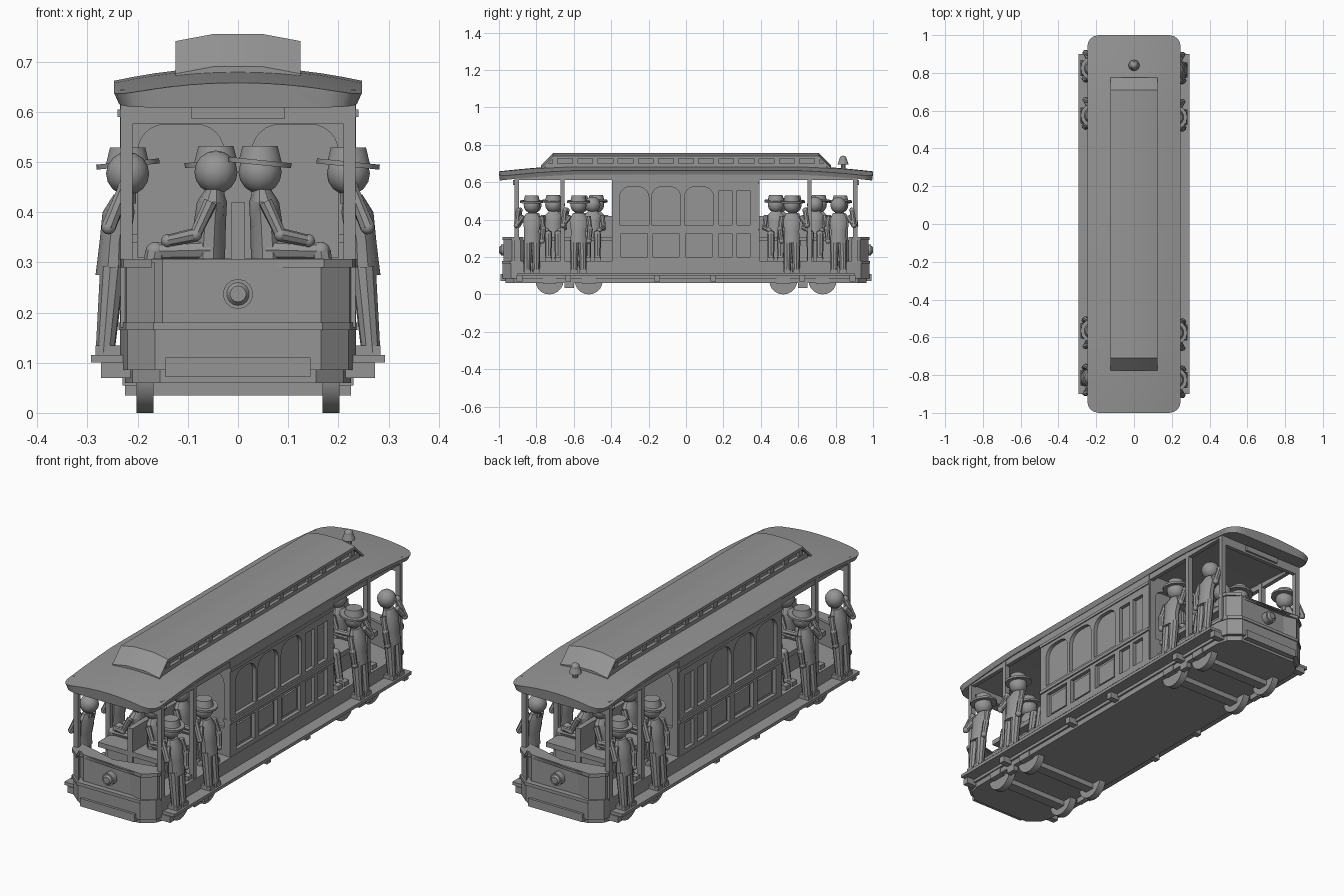
import bpy, bmesh, math
from mathutils import Matrix, Vector

old = bpy.data.objects.get("Cube")
if old:
    bpy.data.objects.remove(old, do_unlink=True)

grey = bpy.data.materials.new("plain grey")
grey.use_nodes = True
COLOUR = (0.3, 0.3, 0.3, 1)
grey.diffuse_color = COLOUR
grey.node_tree.nodes["Principled BSDF"].inputs["Base Color"].default_value = COLOUR
made = []
SIGNS = (-1, 1)


def finish(bm, name, turn=0.0, move=(0, 0, 0)):
    bmesh.ops.recalc_face_normals(bm, faces=bm.faces)
    bm.transform(Matrix.Translation(move) @ Matrix.Rotation(turn, 4, 'Z'))
    me = bpy.data.meshes.new(name)
    bm.to_mesh(me)
    bm.free()
    add(name, me)


def add(name, me):
    me.materials.clear()
    me.materials.append(grey)
    ob = bpy.data.objects.new(name, me)
    bpy.context.collection.objects.link(ob)
    made.append(ob)


def box(bm, x0, x1, y0, y1, z0, z1):
    mid = Vector((x0 + x1, y0 + y1, z0 + z1)) / 2
    size = (abs(x1 - x0), abs(y1 - y0), abs(z1 - z0), 1)
    bmesh.ops.create_cube(bm, size=1, matrix=Matrix.Translation(mid) @ Matrix.Diagonal(size))


def rod(bm, p, q, r1, r2=None, n=10):
    p, q = Vector(p), Vector(q)
    m = Matrix.Translation((p + q) / 2) @ (q - p).to_track_quat('Z', 'Y').to_matrix().to_4x4()
    bmesh.ops.create_cone(bm, cap_ends=True, segments=n, radius1=r1,
                          radius2=r1 if r2 is None else r2, depth=(q - p).length, matrix=m)


def ball(bm, c, r, squash=1):
    m = Matrix.Translation(c) @ Matrix.Diagonal((1, 1, squash, 1))
    bmesh.ops.create_uvsphere(bm, u_segments=12, v_segments=8, radius=r, matrix=m)


def loft(bm, rings):
    loops = [[bm.verts.new(p) for p in ring] for ring in rings]
    n = len(loops[0])
    for a, b in zip(loops, loops[1:]):
        for i in range(n):
            j = (i + 1) % n
            bm.faces.new((a[i], a[j], b[j], b[i]))
    bm.faces.new(loops[0])
    bm.faces.new(loops[-1])


def prism(bm, pts, z0, z1):
    loft(bm, [[(x, y, z) for x, y in pts] for z in (z0, z1)])


def oval(x, z, rx, ry, n=10):
    turns = [2 * math.pi * i / n for i in range(n)]
    return [(x + rx * math.cos(a), ry * math.sin(a), z) for a in turns]


def rect(u0, u1, v0, v1):
    return [(u0, v0), (u1, v0), (u1, v1), (u0, v1)]


def arch(u0, u1, v0, v1, r=0.055, n=6):
    pts = [(u0, v0), (u1, v0)]
    for c, start in ((u1 - r, 0), (u0 + r, math.pi / 2)):
        for i in range(n + 1):
            a = start + i * math.pi / 2 / n
            pts.append((c + r * math.cos(a), v1 - r + r * math.sin(a)))
    return pts


def plate(name, loops, half, axes, at):
    """Flat wall with holes, turned upright by its axes."""
    cu = bpy.data.curves.new(name, 'CURVE')
    cu.dimensions, cu.fill_mode, cu.extrude = '2D', 'BOTH', half
    for pts in loops:
        sp = cu.splines.new('POLY')
        sp.points.add(len(pts) - 1)
        for p, (u, v) in zip(sp.points, pts):
            p.co = (u, v, 0, 1)
        sp.use_cyclic_u = True
    tmp = bpy.data.objects.new(name + "_outline", cu)
    bpy.context.collection.objects.link(tmp)
    bpy.context.view_layer.update()
    deps = bpy.context.evaluated_depsgraph_get()
    me = bpy.data.meshes.new_from_object(tmp.evaluated_get(deps))
    bpy.data.objects.remove(tmp, do_unlink=True)
    me.transform(Matrix.Translation(at) @ Matrix(axes).transposed().to_4x4())
    add(name, me)


# Floor and underbody with chamfered ends
def deck(w, end):
    corner = [(w, end - 0.1), (w - 0.015, end - 0.045), (w - 0.07, end)]
    half = corner + [(-x, y) for x, y in reversed(corner)]
    return half + [(-x, -y) for x, y in half]


bm = bmesh.new()
prism(bm, deck(0.225, 0.965), 0.06, 0.09)
prism(bm, deck(0.235, 0.98), 0.085, 0.165)
prism(bm, deck(0.238, 0.985), 0.165, 0.18)
finish(bm, "floor")

# Running boards and their brackets
bm = bmesh.new()
for s in SIGNS:
    box(bm, s * 0.22, s * 0.293, -0.9, 0.9, 0.1, 0.115)
    for y in (-0.89, -0.63, -0.155, 0.145, 0.62, 0.89):
        box(bm, s * 0.2, s * 0.273, y - 0.015, y + 0.015, 0.07, 0.1)
finish(bm, "running_boards")

# Wheels, axles and truck frames
bm = bmesh.new()
for t in SIGNS:
    for y in (0.52, 0.73):
        box(bm, -0.2, 0.2, t * y - 0.025, t * y + 0.025, 0.035, 0.08)
        for s in SIGNS:
            rod(bm, (s * 0.168, t * y, 0.075), (s * 0.202, t * y, 0.075), 0.075, n=20)
            box(bm, s * 0.2, s * 0.23, t * y - 0.035, t * y + 0.035, 0.055, 0.1)
    for s in SIGNS:
        box(bm, s * 0.2, s * 0.225, t * 0.6, t * 0.65, 0.035, 0.08)
finish(bm, "wheels")

# Cabin core and framed walls
bm = bmesh.new()
box(bm, -0.217, 0.217, -0.378, 0.375, 0.17, 0.65)
for s in SIGNS:
    for y in (-0.277, -0.107, 0.07):
        box(bm, s * 0.2, s * 0.225, y - 0.055, y + 0.055, 0.215, 0.31)
    box(bm, s * 0.2, s * 0.242, -0.395, 0.39, 0.34, 0.356)
    box(bm, s * 0.2, s * 0.24, -0.395, 0.39, 0.59, 0.605)
finish(bm, "cabin_core")
side = [rect(-0.395, 0.39, 0.17, 0.65)]
for y in (-0.277, -0.107, 0.07):
    side += [arch(y - 0.078, y + 0.078, 0.37, 0.575), rect(y - 0.07, y + 0.07, 0.2, 0.325)]
for y in (0.212, 0.308):
    side += [rect(y - 0.035, y + 0.035, 0.37, 0.555), rect(y - 0.035, y + 0.035, 0.2, 0.325)]
end = [rect(-0.23, 0.23, 0.17, 0.65), arch(-0.2, -0.028, 0.31, 0.575), arch(0.028, 0.2, 0.31, 0.575)]
for s in SIGNS:
    plate("cabin_side_wall", side, 0.01, ((0, 1, 0), (0, 0, 1), (1, 0, 0)), (s * 0.225, 0, 0))
    plate("cabin_end_wall", end, 0.01, ((1, 0, 0), (0, 0, 1), (0, -1, 0)), (0, s * 0.382, 0))

# Main roof, drooping toward its rounded ends
W, R = 0.247, 0.06
ends = [0.6, 0.7, 0.8, 0.88, 0.94, 0.965, 0.982, 0.993, 1.0]
stations = [-y for y in reversed(ends)] + ends
rings = []
for y in stations:
    over = max(0, abs(y) - (1 - R))
    w = W - R + math.sqrt(max(0, R * R - over * over))
    droop = 0.032 * (max(0, abs(y) - 0.55) / 0.45) ** 1.6
    xs = [w * (1 - i / 6) for i in range(13)]
    top = [(x, y, 0.69 - 0.027 * (x / W) ** 2 - droop) for x in xs]
    under = [(x * 0.96, y * 0.995, 0.641 - droop) for x in reversed(xs)]
    rings.append(top + under)
bm = bmesh.new()
loft(bm, rings)
finish(bm, "roof")

# Raised roof with sloped ends and small side windows
bm = bmesh.new()
rings = []
for y, z in ((-0.775, 0.69), (-0.71, 0.755), (0.71, 0.755), (0.775, 0.69)):
    half = [(0.125, z - 0.028), (0.125, z - 0.014), (0.05, z)]
    rings.append([(x, y, h) for x, h in half + [(-x, h) for x, h in reversed(half)]])
loft(bm, rings)
loft(bm, [[(x, -0.765, 0.67), (x, -0.7, 0.74), (x, 0.7, 0.74), (x, 0.765, 0.67)] for x in (-0.106, 0.106)])
for s in SIGNS:
    box(bm, s * 0.1, s * 0.122, -0.75, 0.75, 0.675, 0.7)
    for i in range(14):
        y = -0.7 + i * 1.4 / 13
        box(bm, s * 0.1, s * 0.119, y - 0.014, y + 0.014, 0.69, 0.735)
finish(bm, "raised_roof")

# Roof bell
bm = bmesh.new()
rod(bm, (0, 0.84, 0.66), (0, 0.84, 0.7), 0.012)
rod(bm, (0, 0.84, 0.695), (0, 0.84, 0.722), 0.029, 0.02, 14)
ball(bm, (0, 0.84, 0.722), 0.02)
finish(bm, "bell")

for turn in (0, math.pi):
    # Curved dash panel with rail, bumper and lamp
    bm = bmesh.new()
    for out, z0, z1 in ((0, 0.17, 0.3), (0.006, 0.29, 0.307)):
        edge = [(0.232, -0.885), (0.222, -0.93), (0.165, -0.975)]
        outer = [(x + out, y - out) for x, y in edge]
        inner = [(x - 0.015, y + 0.015) for x, y in reversed(edge)]
        outer = [(-x, y) for x, y in reversed(outer)][::-1][::-1] + outer[::-1]
        inner = inner[::-1] + [(-x, y) for x, y in inner]
        prism(bm, outer + inner, z0, z1)
    finish(bm, "dash_panel", turn)
    bm = bmesh.new()
    box(bm, -0.145, 0.145, -0.992, -0.95, 0.072, 0.11)
    finish(bm, "bumper", turn)
    bm = bmesh.new()
    rod(bm, (0, -0.96, 0.237), (0, -0.99, 0.237), 0.03, n=14)
    rod(bm, (0, -0.99, 0.237), (0, -0.999, 0.237), 0.023, 0.016, 14)
    finish(bm, "headlamp", turn)
    # Posts, header beams and blank sign board
    bm = bmesh.new()
    for s in SIGNS:
        for y in (-0.905, -0.66):
            box(bm, s * 0.21, s * 0.234, y - 0.011, y + 0.011, 0.17, 0.645)
        box(bm, s * 0.212, s * 0.232, -0.905, -0.39, 0.612, 0.645)
    box(bm, -0.215, 0.215, -0.915, -0.895, 0.576, 0.645)
    box(bm, -0.093, 0.093, -0.925, -0.91, 0.586, 0.612)
    finish(bm, "posts", turn)
    # Back-to-back bench
    bm = bmesh.new()
    box(bm, -0.013, 0.013, -0.82, -0.39, 0.17, 0.42)
    box(bm, -0.13, 0.13, -0.81, -0.39, 0.17, 0.285)
    box(bm, -0.17, 0.17, -0.82, -0.39, 0.285, 0.308)
    finish(bm, "bench", turn)


def head_and_hat(bm, x, z, hat):
    rod(bm, (x, 0, z - 0.06), (x, 0, z), 0.018)
    ball(bm, (x, 0, z), 0.043)
    if hat:
        rod(bm, (x - 0.001, 0, z + 0.014), (x, 0, z + 0.024), 0.063, n=14)
        rod(bm, (x, 0, z + 0.02), (x, 0, z + 0.052), 0.044, 0.036, 14)


def limb(bm, pts, r):
    for p, q in zip(pts, pts[1:]):
        rod(bm, p, q, r, r * 0.85, 8)
        ball(bm, q, r * 0.95)


def stander(side, y, hat, reach):
    bm = bmesh.new()
    for s in SIGNS:
        rod(bm, (0.027, s * 0.024, 0.12), (0.012, s * 0.022, 0.29), 0.019, 0.025)
        box(bm, -0.02, 0.046, s * 0.024 - 0.018, s * 0.024 + 0.018, 0.115, 0.134)
    body = ((0.012, 0.275, 0.034, 0.045), (0.008, 0.34, 0.03, 0.042),
            (0, 0.4, 0.032, 0.05), (-0.008, 0.435, 0.018, 0.03))
    loft(bm, [oval(*b) for b in body])
    r = reach * side
    limb(bm, [(0, r * 0.05, 0.415), (0.02, r * 0.082, 0.37), (-0.012, r * 0.072, 0.45)], 0.015)
    limb(bm, [(0, -r * 0.052, 0.415), (0.018, -r * 0.062, 0.35), (0.025, -r * 0.055, 0.285)], 0.015)
    head_and_hat(bm, -0.018, 0.477, hat)
    finish(bm, "standing_rider", 0 if side > 0 else math.pi, (side * 0.238, y, 0))


def sitter(side, y, hat):
    bm = bmesh.new()
    body = ((0.06, 0.305, 0.034, 0.045), (0.056, 0.38, 0.032, 0.042),
            (0.052, 0.42, 0.03, 0.048), (0.048, 0.445, 0.018, 0.025))
    loft(bm, [oval(*b) for b in body])
    for s in SIGNS:
        limb(bm, [(0.055, s * 0.024, 0.325), (0.165, s * 0.026, 0.322), (0.185, s * 0.026, 0.195)], 0.02)
        box(bm, 0.165, 0.225, s * 0.026 - 0.017, s * 0.026 + 0.017, 0.18, 0.2)
        limb(bm, [(0.055, s * 0.052, 0.42), (0.085, s * 0.06, 0.355), (0.14, s * 0.035, 0.343)], 0.014)
    head_and_hat(bm, 0.044, 0.48, hat)
    finish(bm, "seated_rider", 0 if side > 0 else math.pi, (0, y, 0))


# Riders, repeated on the far side by a half turn
for s in SIGNS:
    for y, hat, reach in ((-0.825, True, -1), (-0.575, True, -1), (0.565, True, 1), (0.815, False, 1)):
        stander(s, s * y, hat, reach * s)
    for y, hat in ((-0.71, True), (-0.5, False), (0.48, True), (0.69, False)):
        sitter(s, s * y, hat)

# Smooth shading with sharp edges kept
bpy.ops.object.select_all(action='DESELECT')
for ob in made:
    ob.select_set(True)
bpy.context.view_layer.objects.active = made[0]
bpy.ops.object.shade_smooth_by_angle(angle=math.radians(35))
